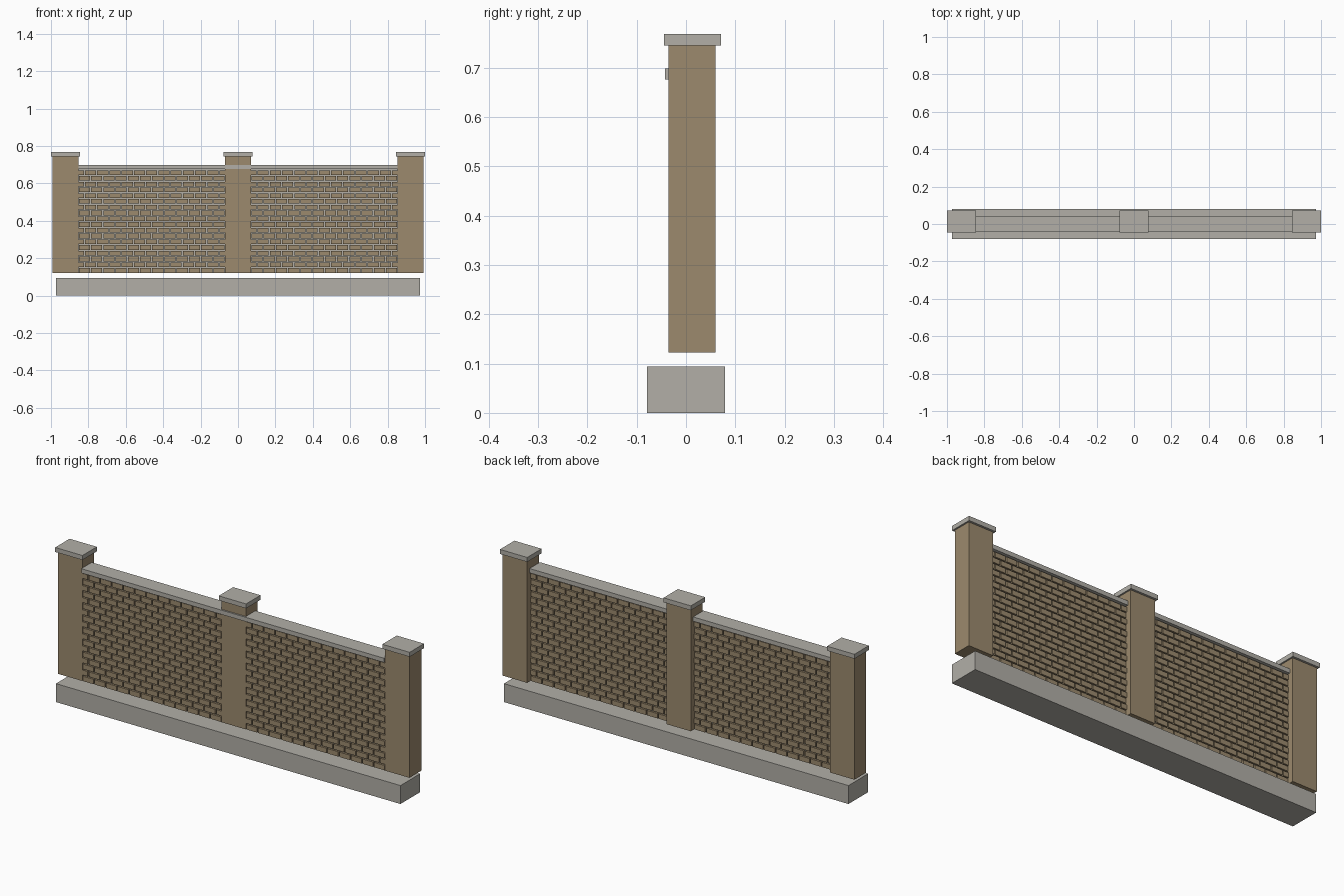
import bpy
import bmesh
from mathutils import Matrix

cube = bpy.data.objects.get("Cube")
if cube:
    bpy.data.objects.remove(cube, do_unlink=True)


def material(name, rgb):
    mat = bpy.data.materials.new(name)
    mat.use_nodes = True
    color = (*rgb, 1)
    mat.diffuse_color = color
    bsdf = mat.node_tree.nodes["Principled BSDF"]
    bsdf.inputs["Base Color"].default_value = color
    bsdf.inputs["Roughness"].default_value = 0.9
    return mat


stone = material("grey stone", (0.445, 0.43, 0.39))
brick = material("brown brick", (0.335, 0.255, 0.155))


def add_box(bm, x, y, z):
    """Add a box from (low, high) ranges on each axis."""
    size = [b - a for a, b in (x, y, z)]
    mid = [(a + b) / 2 for a, b in (x, y, z)]
    matrix = Matrix.Translation(mid) @ Matrix.Diagonal((*size, 1))
    bmesh.ops.create_cube(bm, size=1, matrix=matrix)


def make_object(name, boxes, mat):
    bm = bmesh.new()
    for ranges in boxes:
        add_box(bm, *ranges)
    mesh = bpy.data.meshes.new(name)
    bm.to_mesh(mesh)
    bm.free()
    mesh.materials.append(mat)
    obj = bpy.data.objects.new(name, mesh)
    bpy.context.scene.collection.objects.link(obj)


# Main levels and widths
BOTTOM, WALL_TOP, POST_TOP = 0.122, 0.676, 0.745
POST_HALF, CAP_HALF, POST_X = 0.069, 0.077, 0.923

# Foundation block
make_object("foundation", [((-0.972, 0.972), (-0.079, 0.079), (0, 0.094))], stone)

# Posts with flat caps
for side, x in (("right", -POST_X), ("middle", 0), ("left", POST_X)):
    make_object(side + "_post", [((x - POST_HALF, x + POST_HALF), (-0.035, 0.06),
                                  (BOTTOM, POST_TOP))], brick)
    make_object(side + "_post_cap", [((x - CAP_HALF, x + CAP_HALF), (-0.045, 0.071),
                                      (POST_TOP, 0.768))], stone)

# Coping running along the top of the wall
INNER = POST_X - POST_HALF
make_object("wall_coping", [((-INNER, INNER), (-0.043, 0.041),
                             (WALL_TOP, 0.698))], stone)


# Brick panels in running bond around a recessed mortar core
def brick_panel(name, x0, x1, rows=18, columns=12, joint=0.006):
    pitch = (x1 - x0) / columns
    course = (WALL_TOP - BOTTOM) / rows
    boxes = []
    for row in range(rows):
        z = BOTTOM + row * course
        shift = 0.5 * (row % 2)
        for col in range(columns + row % 2):
            a = max(x0, x0 + (col - shift) * pitch + joint / 2)
            b = min(x1, x0 + (col + 1 - shift) * pitch - joint / 2)
            boxes.append(((a, b), (-0.034, 0.033), (z, z + course - joint)))
    make_object(name + "_bricks", boxes, brick)
    make_object(name + "_mortar", [((x0, x1), (-0.024, 0.023),
                                    (BOTTOM, WALL_TOP))], stone)


brick_panel("right_panel", -INNER, -POST_HALF)
brick_panel("left_panel", POST_HALF, INNER)
